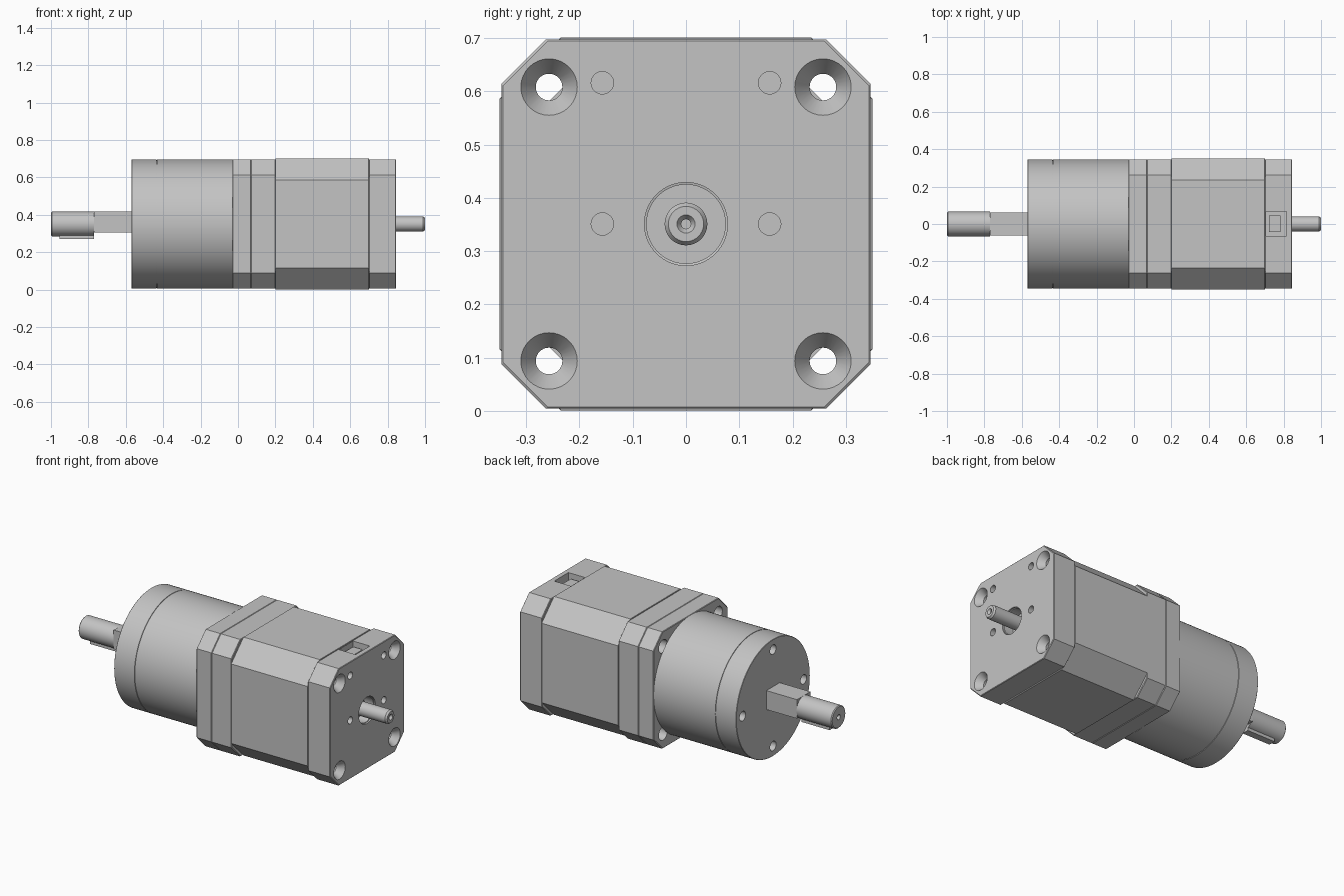
import bpy, bmesh, math
from mathutils import Vector

old = bpy.data.objects.get("Cube")
if old:
    bpy.data.objects.remove(old, do_unlink=True)

CZ = 0.351          # height of the motor axis
HOLE = 0.257        # offset of the corner screws

grey = bpy.data.materials.new("machined grey")
grey.use_nodes = True
colour = (0.55, 0.55, 0.55, 1)
grey.diffuse_color = colour
grey.node_tree.nodes["Principled BSDF"].inputs["Base Color"].default_value = colour


def loft(name, loops):
    """Closed solid skinned through equal-length loops of points."""
    bm = bmesh.new()
    rings = [[bm.verts.new(p) for p in loop] for loop in loops]
    for a, b in zip(rings, rings[1:]):
        for i in range(len(a)):
            j = (i + 1) % len(a)
            bm.faces.new((a[i], a[j], b[j], b[i]))
    bm.faces.new(rings[0])
    bm.faces.new(rings[-1][::-1])
    bmesh.ops.recalc_face_normals(bm, faces=bm.faces)
    mesh = bpy.data.meshes.new(name)
    bm.to_mesh(mesh)
    bm.free()
    mesh.materials.append(grey)
    ob = bpy.data.objects.new(name, mesh)
    bpy.context.collection.objects.link(ob)
    return ob


def turned(name, profile, y=0, z=0, sides=64):
    """Round part along x from (x, radius) pairs, offset from the axis."""
    angles = [2 * math.pi * i / sides for i in range(sides)]
    return loft(name, [[(x, y + r * math.cos(a), CZ + z + r * math.sin(a))
                        for a in angles] for x, r in profile])


def octagon(x, half, cut):
    k = half - cut
    pts = [(half, -k), (half, k), (k, half), (-k, half),
           (-half, k), (-half, -k), (-k, -half), (k, -half)]
    return [(x, y, CZ + z) for y, z in pts]


def block(name, x0, x1, half, cut, bevel=0.003):
    """Square section with cut corners and softened end edges."""
    small = half - bevel
    return loft(name, [octagon(x0, small, cut), octagon(x0 + bevel, half, cut),
                       octagon(x1 - bevel, half, cut), octagon(x1, small, cut)])


def box(name, x0, x1, y0, y1, z0, z1):
    return loft(name, [[(x, y0, z0), (x, y1, z0), (x, y1, z1), (x, y0, z1)]
                       for x in (x0, x1)])


def carve(ob, cutters):
    """Subtract each cutter and discard it."""
    for c in cutters:
        mod = ob.modifiers.new("cut", "BOOLEAN")
        mod.operation = "DIFFERENCE"
        mod.solver = "EXACT"
        mod.object = c
    bpy.context.view_layer.update()
    dg = bpy.context.evaluated_depsgraph_get()
    mesh = bpy.data.meshes.new_from_object(ob.evaluated_get(dg))
    ob.modifiers.clear()
    ob.data = mesh
    for c in cutters:
        bpy.data.objects.remove(c, do_unlink=True)


def corner_cutters(profile):
    return [turned("cutter", profile, sy * HOLE, sz * HOLE, 32)
            for sy in (-1, 1) for sz in (-1, 1)]


through = [(-0.2, 0.025), (1, 0.025)]

# Gearbox with a fine seam and four mounting holes
gearbox = turned("gearbox", [(-0.57, 0.343), (-0.568, 0.345), (-0.437, 0.345),
                             (-0.436, 0.342), (-0.434, 0.342), (-0.433, 0.345),
                             (-0.03, 0.345)], sides=128)
carve(gearbox, [turned("cutter", [(-0.7, 0.028), (-0.49, 0.028)],
                       0.285 * math.cos(a), 0.285 * math.sin(a), 32)
                for a in (0, math.pi / 2, math.pi, -math.pi / 2)])

# Square flange, front cap and laminated stator
flange = block("gearbox_flange", -0.03, 0.07, 0.346, 0.083)
carve(flange, corner_cutters([(-0.2, 0.04), (0.03, 0.04), (0.031, 0.025), (0.2, 0.025)]))
front_cap = block("front_cap", 0.07, 0.2, 0.346, 0.083)
carve(front_cap, corner_cutters(through))
stator = block("stator", 0.2, 0.7, 0.35, 0.115, 0.001)
carve(stator, corner_cutters(through))

# Rear cap: countersunk screws, shaft recess, pin holes, connector pocket
rear_cap = block("rear_cap", 0.7, 0.845, 0.346, 0.083)
cuts = corner_cutters([(0.6, 0.025), (0.805, 0.025), (0.845, 0.053), (0.9, 0.053)])
cuts.append(turned("cutter", [(0.775, 0.074), (0.835, 0.074), (0.836, 0.078), (0.9, 0.078)]))
cuts += [turned("cutter", [(0.815, 0.021), (0.9, 0.021)], y, z, 32)
         for y in (-0.157, 0.157) for z in (0, 0.265)]
cuts.append(box("cutter", 0.705, 0.815, -0.064, 0.068, CZ + 0.285, CZ + 0.4))
carve(rear_cap, cuts)
box("connector_core", 0.722, 0.784, -0.042, 0.046, CZ + 0.28, CZ + 0.325)

# Rear shaft with a chamfered end and centre drill
turned("rear_shaft", [(0.75, 0.04), (0.99, 0.04), (1, 0.033), (1, 0.017),
                      (0.988, 0.009), (0.97, 0.009)])

# Output shaft: square root, round journal with centre drill, key below
box("output_shaft_root", -0.77, -0.56, -0.062, 0.062, CZ - 0.046, CZ + 0.066)
turned("output_shaft", [(-0.975, 0.012), (-1, 0.015), (-1, 0.061),
                        (-0.995, 0.066), (-0.77, 0.066)])
box("shaft_key", -0.955, -0.77, -0.021, 0.021, CZ - 0.081, CZ)

# Smooth the turned surfaces, keep machined edges crisp
for ob in bpy.context.scene.objects:
    ob.select_set(ob.type == "MESH")
bpy.context.view_layer.objects.active = gearbox
bpy.ops.object.shade_smooth_by_angle(angle=math.radians(25))
